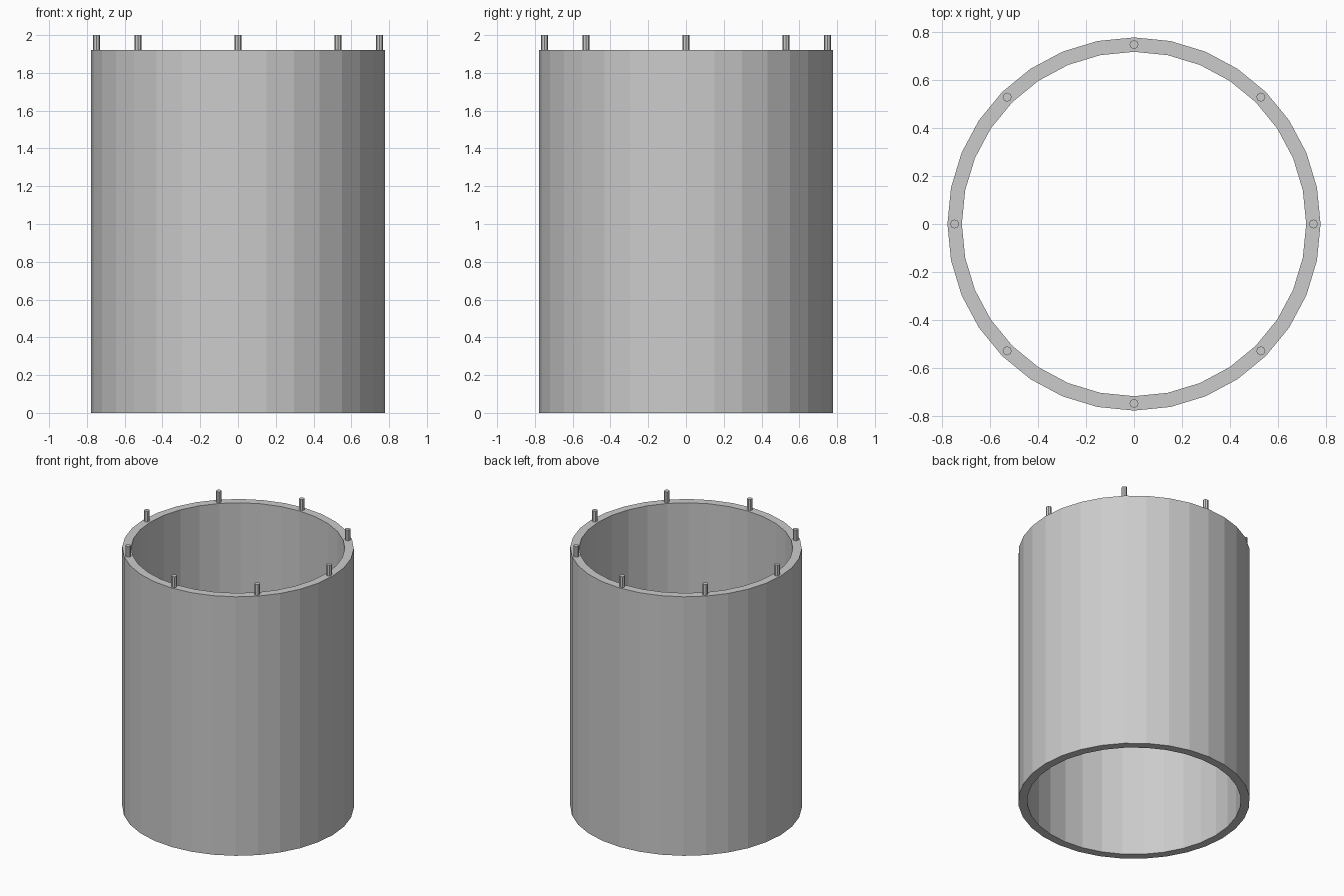
import bpy, bmesh, math

if "Cube" in bpy.data.objects:
    bpy.data.objects.remove(bpy.data.objects["Cube"])

SIDES = 32
R_OUT, R_IN, WALL_TOP, TOTAL = 0.778, 0.718, 1.92, 2.0

grey = bpy.data.materials.new("plain grey")
grey.diffuse_color = (0.6, 0.6, 0.6, 1)
grey.use_nodes = True
grey.node_tree.nodes["Principled BSDF"].inputs["Base Color"].default_value = grey.diffuse_color


def finish(name, bm):
    bmesh.ops.recalc_face_normals(bm, faces=bm.faces)
    mesh = bpy.data.meshes.new(name)
    bm.to_mesh(mesh)
    bm.free()
    mesh.materials.append(grey)
    obj = bpy.data.objects.new(name, mesh)
    bpy.context.collection.objects.link(obj)
    return obj


# Open tube wall: rectangular profile swept round the axis
bm = bmesh.new()
profile = [(R_OUT, 0), (R_OUT, WALL_TOP), (R_IN, WALL_TOP), (R_IN, 0)]
rings = []
for i in range(SIDES):
    a = 2 * math.pi * i / SIDES
    rings.append([bm.verts.new((r * math.cos(a), r * math.sin(a), z)) for r, z in profile])
for i in range(SIDES):
    p, q = rings[i], rings[(i + 1) % SIDES]
    for k in range(4):
        n = (k + 1) % 4
        bm.faces.new((p[k], q[k], q[n], p[n]))
finish("tube_wall", bm)

# Eight small pins standing on the rim
for i in range(8):
    a = math.pi / 4 * i
    bm = bmesh.new()
    bmesh.ops.create_cone(bm, cap_ends=True, segments=8, radius1=0.0187,
                          radius2=0.0187, depth=TOTAL - WALL_TOP)
    pin = finish(f"rim_pin_{i + 1}", bm)
    r = 0.748
    pin.location = (r * math.cos(a), r * math.sin(a), (TOTAL + WALL_TOP) / 2)
